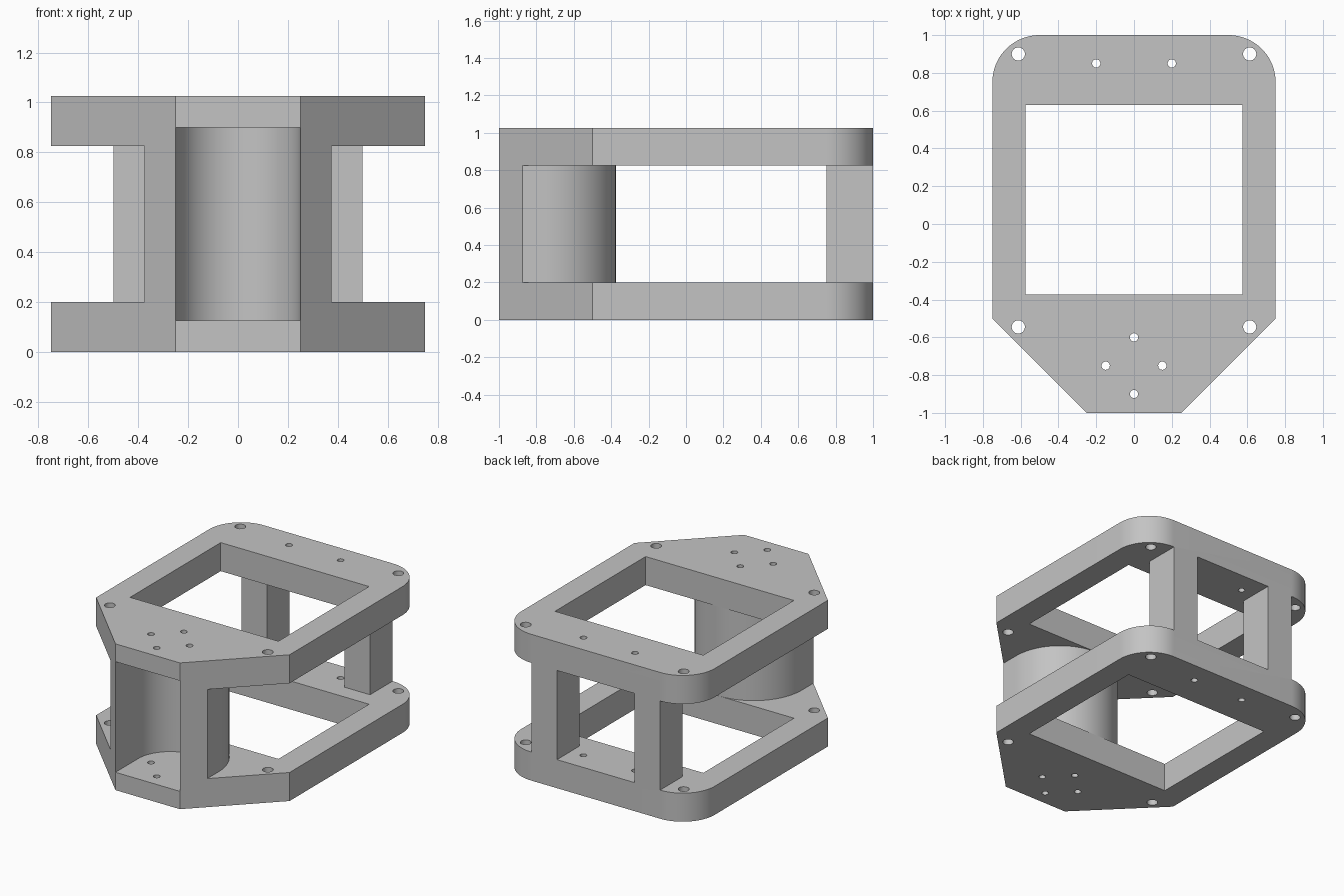
import bpy, bmesh
from math import sin, cos, pi

cube = bpy.data.objects.get("Cube")
if cube:
    bpy.data.objects.remove(cube, do_unlink=True)

HEIGHT, PLATE = 1.025, 0.2
SEAT_Y = -0.75          # centre of the front cradle
EPS = 0.001             # keeps cutters off coincident edges

grey = bpy.data.materials.new("plain grey")
grey.use_nodes = True
grey.diffuse_color = (0.55, 0.55, 0.55, 1)
grey.node_tree.nodes["Principled BSDF"].inputs["Base Color"].default_value = (0.55, 0.55, 0.55, 1)


def arc(cx, cy, r, start, end, n):
    """Points along an arc, angles in half turns."""
    angles = [pi * (start + (end - start) * i / n) for i in range(n + 1)]
    return [(cx + r * cos(a), cy + r * sin(a)) for a in angles]


def prism(name, outlines, z0, z1):
    """Extrude closed outlines straight up into one object."""
    bm = bmesh.new()
    for pts in outlines:
        low = [bm.verts.new((x, y, z0)) for x, y in pts]
        high = [bm.verts.new((x, y, z1)) for x, y in pts]
        bm.faces.new(low[::-1])
        bm.faces.new(high)
        for i in range(len(pts)):
            j = (i + 1) % len(pts)
            bm.faces.new((low[i], low[j], high[j], high[i]))
    bmesh.ops.recalc_face_normals(bm, faces=bm.faces)
    mesh = bpy.data.meshes.new(name)
    bm.to_mesh(mesh)
    bm.free()
    mesh.materials.append(grey)
    obj = bpy.data.objects.new(name, mesh)
    bpy.context.collection.objects.link(obj)
    return obj


def cut(body, cutter):
    """Subtract a cutter, then throw it away."""
    cutter.hide_render = True
    mod = body.modifiers.new(cutter.name, 'BOOLEAN')
    mod.operation, mod.solver, mod.object = 'DIFFERENCE', 'EXACT', cutter
    bpy.context.view_layer.objects.active = body
    bpy.ops.object.modifier_apply(modifier=mod.name)
    bpy.data.objects.remove(cutter, do_unlink=True)


# Solid block: chamfered at the front, rounded at the back
outline = [(-0.25, -1), (0.25, -1), (0.75, -0.5)]
outline += arc(0.5, 0.75, 0.25, 0, 0.5, 20) + arc(-0.5, 0.75, 0.25, 0.5, 1, 20)
outline += [(-0.75, -0.5)]
frame = prism("frame", [outline], 0, HEIGHT)

# Open middle, leaving two back posts and a round-backed front cradle
post_out, post_in, post_y, far = 0.5 - EPS, 0.3, 0.75, 1.2
half = [(0.375, -far), (1, -far), (1, far), (post_out, far),
        (post_out, post_y), (post_in, post_y), (post_in, far)]
gap = arc(0, SEAT_Y, 0.375, 1, 0, 48) + half + [(-x, y) for x, y in reversed(half)]
cut(frame, prism("middle_gap", [gap], PLATE, HEIGHT - PLATE))

# Hollow of the cradle, sunk into both plates
r = 0.25 - EPS / 2
hollow = [(r, -far)] + arc(0, SEAT_Y, r, 0, 1, 40) + [(-r, -far)]
cut(frame, prism("cradle_hollow", [hollow], 0.125, HEIGHT - 0.125))

# Rectangular window through both plates
y0, y1 = -0.375 + EPS, 0.63
window = [(-0.575, y0), (0.575, y0), (0.575, y1), (-0.575, y1)]
cut(frame, prism("plate_window", [window], -0.1, HEIGHT + 0.1))

# Corner bolt holes, back screw holes and the ring of cradle screw holes
holes = [(s * 0.6125, y, 0.035) for s in (-1, 1) for y in (-0.545, 0.9)]
holes += [(s * 0.2, 0.85, 0.022) for s in (-1, 1)]
holes += [(x, SEAT_Y + y, 0.022) for x, y in ((0.15, 0), (-0.15, 0), (0, 0.15), (0, -0.15))]
circles = [arc(x, y, rad, 0, 2, 24)[:-1] for x, y, rad in holes]
cut(frame, prism("bolt_holes", circles, -0.1, HEIGHT + 0.1))

# Smooth the curved walls, keep the edges crisp
for obj in bpy.context.selected_objects:
    obj.select_set(False)
frame.select_set(True)
bpy.context.view_layer.objects.active = frame
bpy.ops.object.shade_smooth_by_angle(angle=pi / 6)
